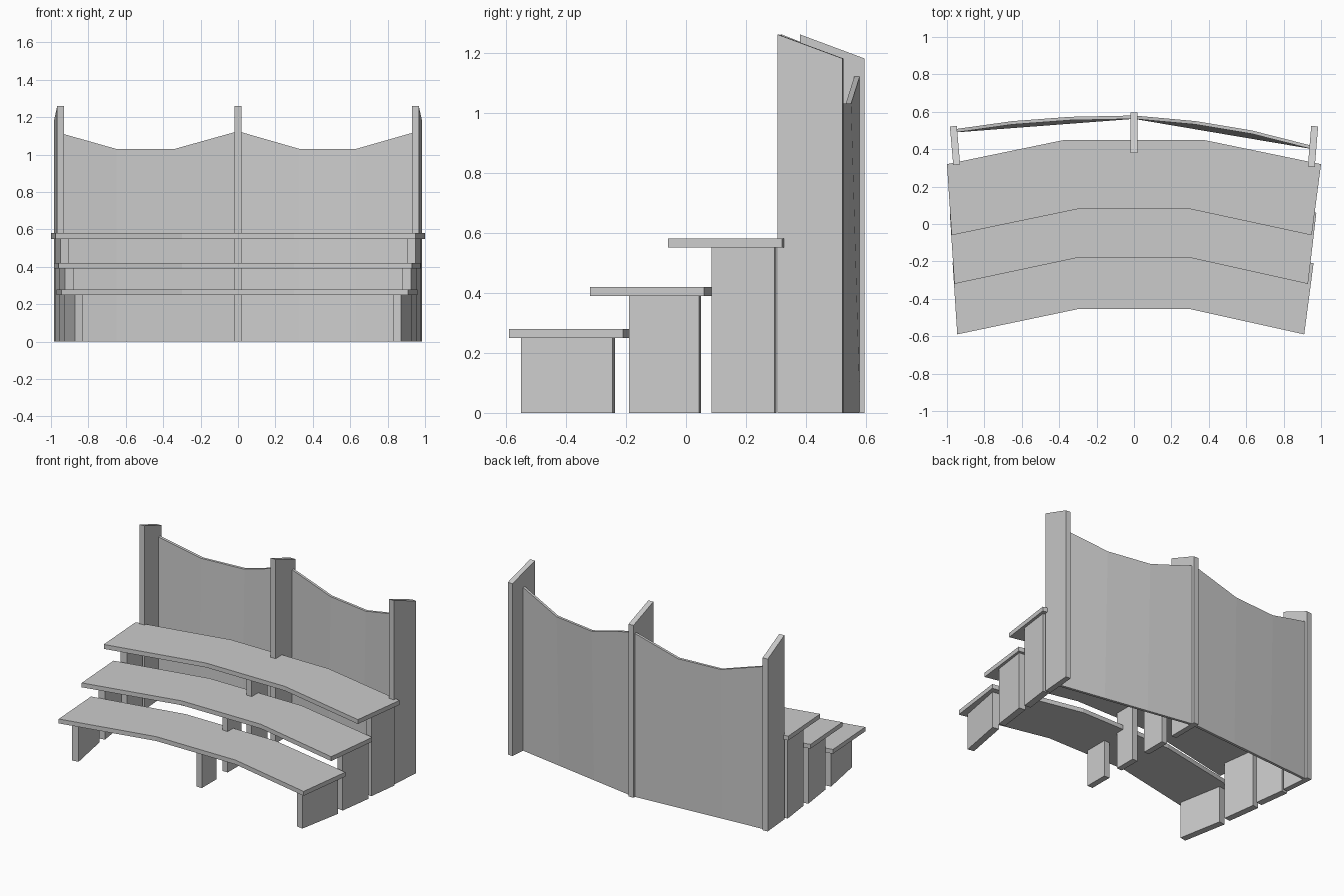
import bpy
from mathutils import Vector

if "Cube" in bpy.data.objects:
    bpy.data.objects.remove(bpy.data.objects["Cube"])


def loft(name, rings, cap=True):
    """Join equal-length closed rings of points into a solid."""
    n = len(rings[0])
    verts = [p for ring in rings for p in ring]
    faces = []
    for r in range(len(rings) - 1):
        for i in range(n):
            j = (i + 1) % n
            faces.append((r * n + i, r * n + j, (r + 1) * n + j, (r + 1) * n + i))
    faces.append(tuple(reversed(range(n))))
    faces.append(tuple(range((len(rings) - 1) * n, len(rings) * n)))
    mesh = bpy.data.meshes.new(name)
    mesh.from_pydata(verts, [], faces)
    # consistent outward normals
    import bmesh
    bm = bmesh.new()
    bm.from_mesh(mesh)
    bmesh.ops.recalc_face_normals(bm, faces=bm.faces)
    bm.to_mesh(mesh)
    bm.free()
    obj = bpy.data.objects.new(name, mesh)
    bpy.context.collection.objects.link(obj)
    return obj


def upright(name, front, back, thick, z_front, z_back):
    """Vertical board running from front to back in plan, with a sloped top."""
    f, b = Vector(front), Vector(back)
    d = (b - f).normalized()
    side = Vector((d.y, -d.x)) * thick / 2
    plan = [(f - side, z_front), (f + side, z_front),
            (b + side, z_back), (b - side, z_back)]
    return loft(name, [[(p.x, p.y, 0) for p, z in plan],
                       [(p.x, p.y, z) for p, z in plan]])


# Curved seats: (front edge, back edge, top height), each edge left to right
seats = {
    "low_seat": ([(-.945, -.59), (-.30, -.455), (.30, -.455), (.91, -.59)],
                 [(-.97, -.205), (-.34, -.08), (.34, -.08), (.96, -.21)], .28),
    "middle_seat": ([(-.96, -.32), (-.30, -.18), (.30, -.18), (.93, -.32)],
                    [(-.985, .06), (-.35, .19), (.35, .19), (.975, .06)], .42),
    "high_seat": ([(-.975, -.06), (-.30, .08), (.30, .08), (.95, -.06)],
                  [(-1, .32), (-.37, .45), (.37, .45), (1, .32)], .58),
}
for name, (front, back, top) in seats.items():
    rings = [[(*f, top - .03), (*b, top - .03), (*b, top), (*f, top)]
             for f, b in zip(front, back)]
    loft(name, rings)

# Seat legs: splayed pair at the ends and a shorter one in the centre
legs = [("low", (.85, -.546), (.907, -.24), (-.42, -.26), .25),
        ("middle", (.903, -.186), (.935, .047), (-.14, .01), .39),
        ("high", (.928, .088), (.955, .298), (.12, .29), .55)]
for name, f, b, (c0, c1), h in legs:
    for s, label in ((-1, "left"), (1, "right")):
        upright(f"{name}_{label}_leg", (s * f[0], f[1]), (s * b[0], b[1]), .045, h, h)
    upright(f"{name}_centre_leg", (0, c0), (0, c1), .04, h, h)

# Tall back posts with sloped tops
upright("left_post", (-.948, .317), (-.966, .523), .037, 1.26, 1.18)
upright("centre_post", (0, .38), (0, .595), .037, 1.26, 1.18)
upright("right_post", (.948, .307), (.966, .523), .037, 1.26, 1.18)

# Back panels: straight along the ground, bowed and dipped along the top
panels = {
    "left_panel": [(-.95, .508, 1.115), (-.65, .55, 1.03), (-.34, .573, 1.03), (0, .58, 1.125)],
    "right_panel": [(0, .58, 1.125), (.33, .55, 1.03), (.63, .50, 1.03), (.945, .42, 1.12)],
}
for name, top in panels.items():
    (xa, ya, _), (xb, yb, _) = top[0], top[-1]
    rings = []
    for x, y, z in top:
        yg = ya + (yb - ya) * (x - xa) / (xb - xa)
        rings.append([(x, yg - .018, 0), (x, yg, 0), (x, y, z), (x, y - .018, z)])
    loft(name, rings)
